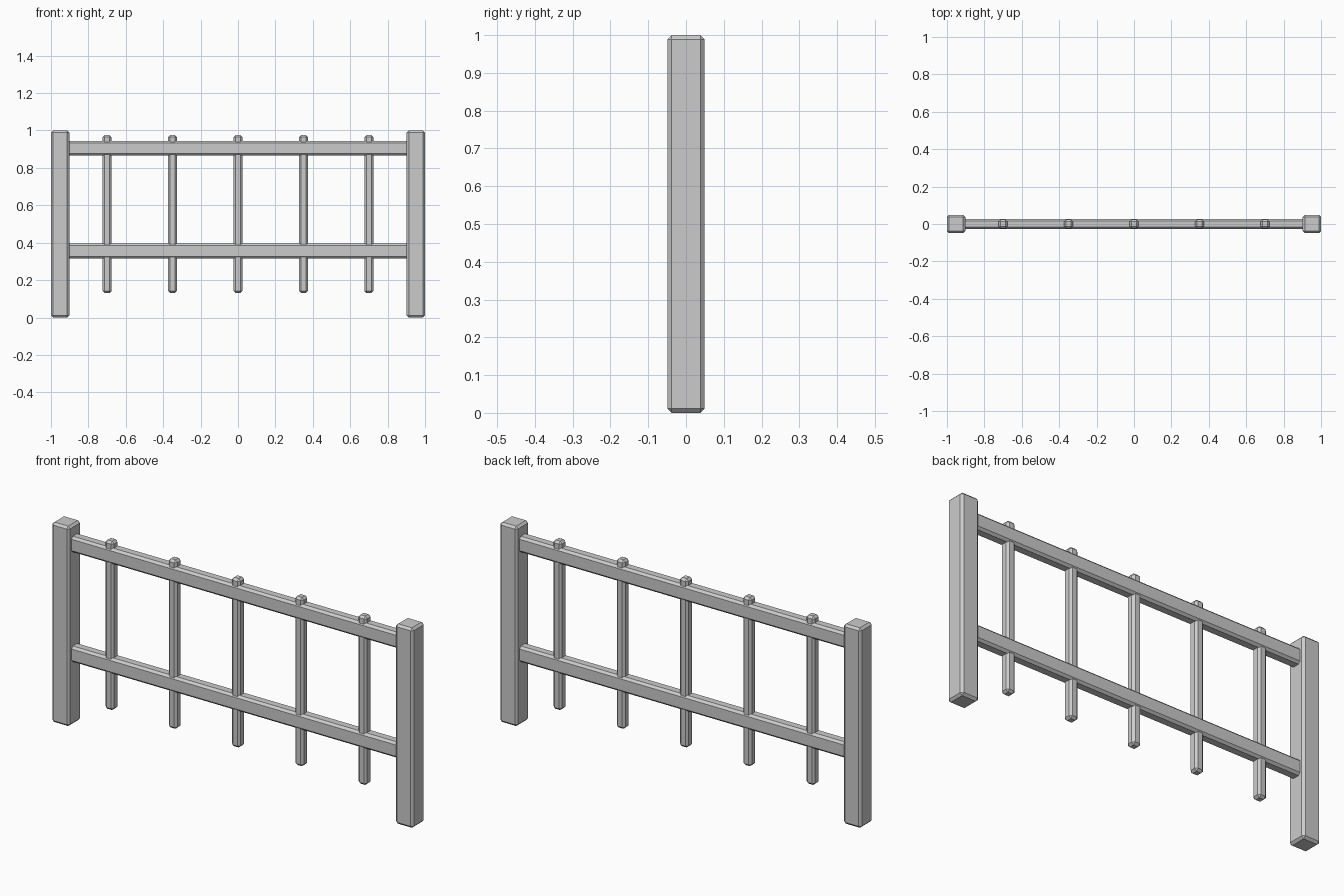
import bpy
import bmesh

cube = bpy.data.objects.get("Cube")
if cube:
    bpy.data.objects.remove(cube, do_unlink=True)

GREY = (0.6, 0.6, 0.6, 1.0)
BEVEL = 0.011

grey = bpy.data.materials.new("plain_grey")
grey.use_nodes = True
grey.diffuse_color = GREY
grey.node_tree.nodes["Principled BSDF"].inputs["Base Color"].default_value = GREY


def chamfered_bar(name, size, centre):
    """Box with flat single-step chamfers on every edge."""
    mesh = bpy.data.meshes.new(name)
    bm = bmesh.new()
    bmesh.ops.create_cube(bm, size=1)
    bmesh.ops.scale(bm, vec=size, verts=bm.verts)
    bmesh.ops.bevel(bm, geom=bm.edges[:], offset=BEVEL, segments=1,
                    affect='EDGES')
    bm.to_mesh(mesh)
    bm.free()
    mesh.materials.append(grey)
    obj = bpy.data.objects.new(name, mesh)
    obj.location = centre
    bpy.context.collection.objects.link(obj)
    return obj


# Square end posts
for side, x in (("right", -0.951), ("left", 0.951)):
    chamfered_bar(side + "_post", (0.098, 0.098, 1.0), (x, 0, 0.5))

# Horizontal rails, let into the posts
for level, z in (("lower", 0.356), ("upper", 0.905)):
    chamfered_bar(level + "_rail", (1.85, 0.056, 0.079), (0, 0, z))

# Evenly spaced upright bars passing through both rails
for i in range(5):
    chamfered_bar(f"upright_bar_{i + 1}", (0.047, 0.047, 0.845),
                  ((i - 2) * 0.35, 0, 0.553))
